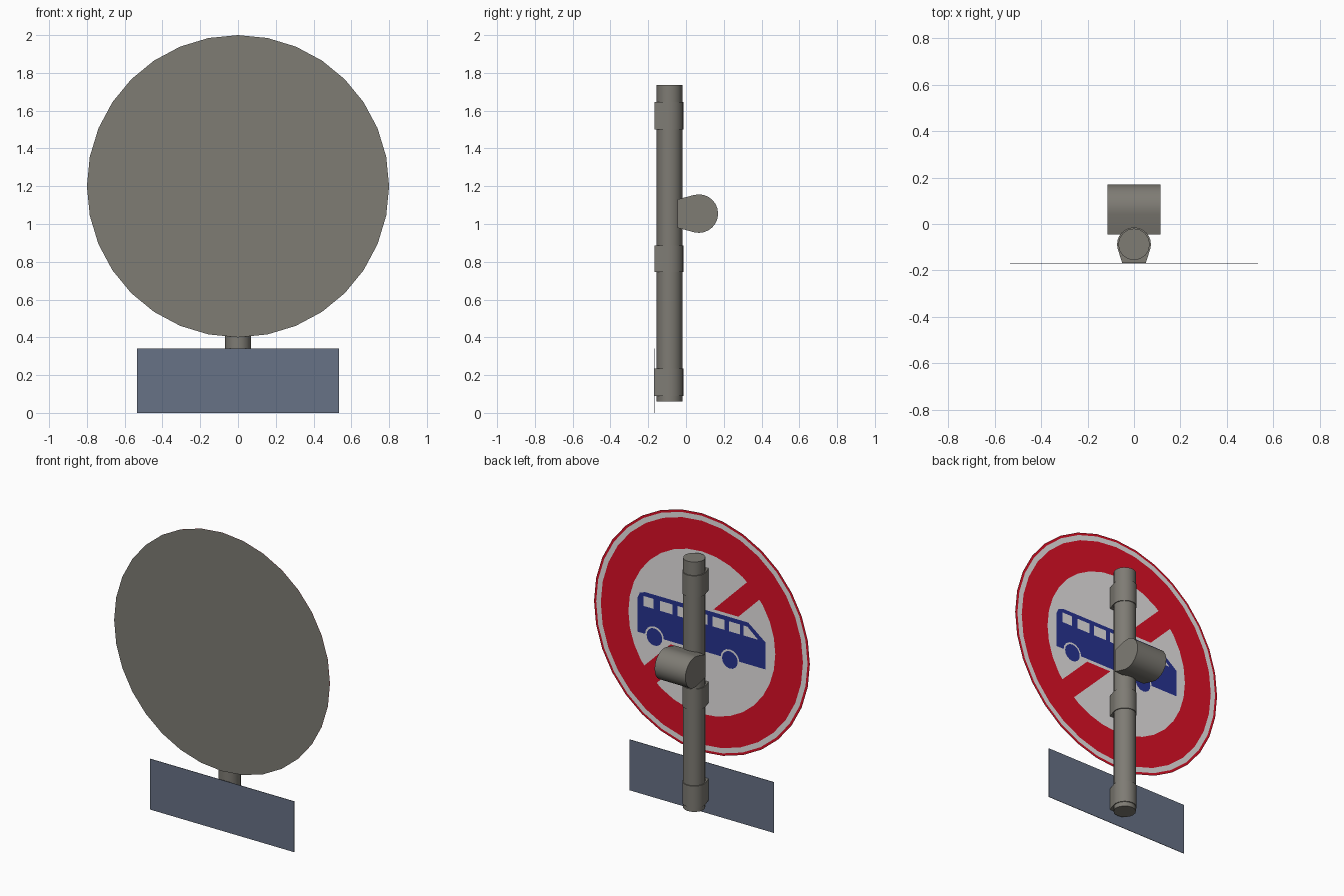
import bpy, bmesh, math
from mathutils import Vector

if "Cube" in bpy.data.objects:
    bpy.data.objects.remove(bpy.data.objects["Cube"])


def material(name, rgb):
    m = bpy.data.materials.new(name)
    m.diffuse_color = (*rgb, 1)
    m.use_nodes = True
    m.node_tree.nodes["Principled BSDF"].inputs["Base Color"].default_value = m.diffuse_color
    return m


GREY = material("metal grey", (0.21, 0.20, 0.175))
SLATE = material("slate blue", (0.136, 0.168, 0.238))
RED = material("sign red", (0.72, 0.005, 0.02))
WHITE = material("sign white", (0.80, 0.78, 0.78))
BLUE = material("bus blue", (0.021, 0.034, 0.283))

ZC = 1.2          # height of the disc centre
FRONT = -0.17     # plane of the sign plates


def finish(name, bm, mat, smooth=False):
    mesh = bpy.data.meshes.new(name)
    bm.to_mesh(mesh)
    bm.free()
    ob = bpy.data.objects.new(name, mesh)
    bpy.context.collection.objects.link(ob)
    mesh.materials.append(mat)
    if smooth:
        bpy.ops.object.select_all(action='DESELECT')
        bpy.context.view_layer.objects.active = ob
        ob.select_set(True)
        bpy.ops.object.shade_smooth_by_angle(angle=math.radians(40))
    return ob


def prism(name, points, along, mat):
    """Closed solid: outline points pushed along a vector."""
    bm = bmesh.new()
    face = bm.faces.new([bm.verts.new(p) for p in points])
    ext = bmesh.ops.extrude_face_region(bm, geom=[face], use_keep_orig=True)
    moved = [g for g in ext["geom"] if isinstance(g, bmesh.types.BMVert)]
    bmesh.ops.translate(bm, verts=moved, vec=along)
    bmesh.ops.recalc_face_normals(bm, faces=bm.faces)
    return finish(name, bm, mat, True)


def circle(r, n=32, u0=0.0, v0=0.0):
    return [(u0 + r * math.sin(2 * math.pi * i / n), v0 + r * math.cos(2 * math.pi * i / n))
            for i in range(n)]


def decal(name, outlines, mat, lift, back=True):
    """Flat shapes on the sign; u runs to the right as seen from the back."""
    bm = bmesh.new()
    for pts in outlines:
        f = bm.faces.new([bm.verts.new((-u, FRONT + lift, ZC + v)) for u, v in pts])
        f.normal_update()
        if (f.normal.y > 0) != back:
            f.normal_flip()
    return finish(name, bm, mat)


def ring(name, r0, r1, mat):
    a, b = circle(r0), circle(r1)
    quads = [[a[i - 1], a[i], b[i], b[i - 1]] for i in range(len(a))]
    return decal(name, quads, mat, 0.002)


def box(u0, u1, v0, v1):
    return [(u0, v0), (u1, v0), (u1, v1), (u0, v1)]


# Pole
prism("pole", [(0.068 * math.cos(a), -0.0875 + 0.068 * math.sin(a), 0.06)
               for a in (2 * math.pi * i / 16 for i in range(16))],
      Vector((0, 0, 1.675)), GREY)


# Rounded clamps: a flat end tapering out to an arc
def clamp_profile(flat_at, half, centre, r, steps=14):
    pts = [(-half, flat_at)]
    for i in range(steps + 1):
        a = math.radians(-105 + 210 * i / steps)
        pts.append((r * math.sin(a), centre + r * math.cos(a)))
    return pts + [(half, flat_at)]


for i, (z0, z1) in enumerate([(0.09, 0.235), (0.745, 0.885), (1.50, 1.645)]):
    prof = clamp_profile(-0.167, 0.051, -0.0875, 0.073)
    prism(f"pole_clamp_{i + 1}", [(s, y, z0) for s, y in prof], Vector((0, 0, z1 - z0)), GREY)

prof = clamp_profile(-0.045, 0.075, 0.068, 0.102)
prism("cross_clamp", [(-0.114, y, 1.055 + s) for s, y in prof], Vector((0.228, 0, 0)), GREY)

# Disc: plain on the front, painted rings on the back
decal("disc_plain_side", [circle(0.8)], GREY, 0.0, back=False)
ring("outer_red_edge", 0.784, 0.8, RED)
ring("thin_white_ring", 0.75, 0.784, WHITE)
ring("wide_red_ring", 0.545, 0.75, RED)
decal("white_field", [circle(0.545)], WHITE, 0.002)

# Diagonal bar, interrupted by the bus
w, c = 0.092, 0.39
decal("diagonal_bar", [
    [(0.18 - w, 0.18), (0.18 + w, 0.18), (c + w / 2, c - w / 2), (c - w / 2, c + w / 2)],
    [(-0.14 - w, -0.14), (-0.14 + w, -0.14), (-c + w / 2, -c - w / 2), (-c - w / 2, -c + w / 2)],
], RED, 0.0035)

# Bus picture
decal("bus_body", [[(-0.475, -0.12), (0.475, -0.12), (0.475, 0.06), (0.345, 0.16),
                    (-0.42, 0.16), (-0.46, 0.145), (-0.475, 0.11)]], BLUE, 0.0035)
wheels = [(-0.35, -0.122), (0.21, -0.126)]
decal("wheel_gaps", [[p for p in circle(0.07, 16, u, v)] for u, v in wheels], WHITE, 0.0043)
decal("bus_wheels", [circle(0.058, 16, u, v) for u, v in wheels], BLUE, 0.005)
spans = [(-0.43, -0.355), (-0.31, -0.215), (-0.18, -0.085), (-0.05, 0.045),
         (0.08, 0.17), (0.205, 0.285)]
decal("bus_windows", [box(a, b, 0.065, 0.132) for a, b in spans]
      + [[(0.31, 0.065), (0.42, 0.065), (0.34, 0.132), (0.31, 0.132)]], WHITE, 0.005)

# Lower plate
prism("lower_plate", [(x, FRONT, z) for x, z in box(-0.535, 0.535, 0.0, 0.34)],
      Vector((0, 0.003, 0)), SLATE)
